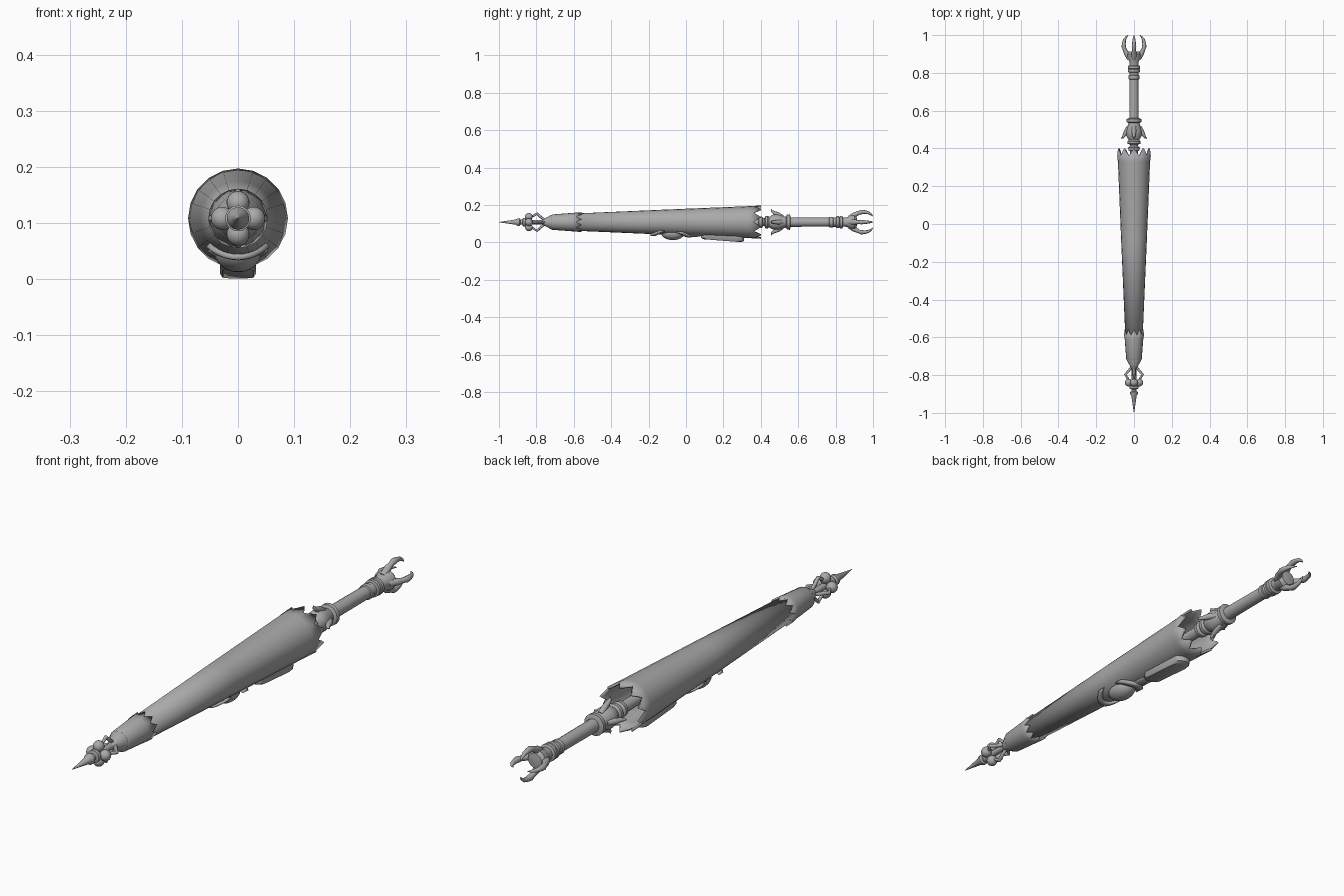
import bpy, bmesh, math
from mathutils import Vector, Matrix

if "Cube" in bpy.data.objects:
    bpy.data.objects.remove(bpy.data.objects["Cube"])

AXIS = 0.108  # height of the long axis
QUARTERS = [i * math.pi / 2 for i in range(4)]

grey = bpy.data.materials.new("plain grey")
grey.use_nodes = True
grey.diffuse_color = (0.4, 0.4, 0.4, 1)
grey.node_tree.nodes["Principled BSDF"].inputs["Base Color"].default_value = (0.4, 0.4, 0.4, 1)


def finish(name, bm, angle=35):
    bmesh.ops.recalc_face_normals(bm, faces=bm.faces)
    mesh = bpy.data.meshes.new(name)
    bm.to_mesh(mesh)
    bm.free()
    ob = bpy.data.objects.new(name, mesh)
    bpy.context.collection.objects.link(ob)
    mesh.materials.append(grey)
    bpy.ops.object.select_all(action="DESELECT")
    ob.select_set(True)
    bpy.context.view_layer.objects.active = ob
    bpy.ops.object.shade_smooth_by_angle(angle=math.radians(angle))
    return ob


def polar(y, r, a):
    return Vector((r * math.sin(a), y, AXIS + r * math.cos(a)))


def skin(bm, rings, closed=True, caps=True):
    rows = [[bm.verts.new(p) for p in ring] for ring in rings]
    n = len(rows[0])
    for a, b in zip(rows, rows[1:]):
        for i in range(n if closed else n - 1):
            j = (i + 1) % n
            bm.faces.new((a[i], a[j], b[j], b[i]))
    if caps:
        bm.faces.new(rows[0])
        bm.faces.new(rows[-1])


def turned(name, profile, segs=20):
    bm = bmesh.new()
    skin(bm, [[polar(y, r, math.tau * i / segs) for i in range(segs)] for y, r in profile])
    return finish(name, bm)


def shell(name, profile, teeth, depth, thick):
    """Open turned sleeve whose last ring is cut into pointed teeth."""
    bm = bmesh.new()
    n = teeth * 2
    rings = [[polar(y - (depth if k == len(profile) - 1 and i % 2 else 0), r, math.tau * i / n)
              for i in range(n)] for k, (y, r) in enumerate(profile)]
    skin(bm, rings, caps=False)
    ob = finish(name, bm, 40)
    mod = ob.modifiers.new("thickness", "SOLIDIFY")
    mod.thickness = thick
    mod.offset = -1
    return ob


def prongs(name, path, angles, sides=8):
    """Tapered claws; path holds (y, distance from axis, thickness)."""
    bm = bmesh.new()
    for ang in angles:
        rot = Matrix.Rotation(ang, 3, "Y")
        rings = []
        for k, (y, r, t) in enumerate(path):
            p, q = path[max(k - 1, 0)], path[min(k + 1, len(path) - 1)]
            d = Vector((0, q[0] - p[0], q[1] - p[1])).normalized()
            side = Vector((-d.x, -d.z, d.y))
            ring = []
            for i in range(sides):
                a = math.tau * i / sides
                v = Vector((0, y, r)) + t * (math.cos(a) * side + math.sin(a) * Vector((1, 0, 0)))
                ring.append(rot @ v + Vector((0, 0, AXIS)))
            rings.append(ring)
        skin(bm, rings)
    return finish(name, bm, 50)


def balls(name, items, segs=20):
    """Ellipsoids given as (centre, scale)."""
    bm = bmesh.new()
    for c, s in items:
        m = Matrix.Translation(c) @ Matrix.Diagonal((*s, 1))
        bmesh.ops.create_uvsphere(bm, u_segments=segs, v_segments=12, radius=1, matrix=m)
    return finish(name, bm, 60)


def body_radius(y):
    return 0.047 + (y + 0.6) * 0.041


def strap(name, y0, y1, half, sweep, lift, thick):
    """Curved plate lying on the underside, its ends swept along the body."""
    bm = bmesh.new()
    rows = []
    for y in (y0, y1):
        row = []
        for i in range(13):
            t = i / 6 - 1
            yy = y + sweep * t * t
            row.append(polar(yy, body_radius(yy) + lift, math.pi + half * t))
        rows.append(row)
    skin(bm, rows, closed=False, caps=False)
    ob = finish(name, bm)
    mod = ob.modifiers.new("thickness", "SOLIDIFY")
    mod.thickness = thick
    mod.offset = 0
    return ob


# Long tapering sleeve with a toothed open end, and the toothed tip collar
shell("sleeve", [(-0.66, 0.043), (-0.1, body_radius(-0.1)), (0.33, body_radius(0.33)), (0.4, 0.089)],
      10, 0.04, 0.01)
shell("tip_collar", [(-0.72, 0.038), (-0.715, 0.041), (-0.61, 0.049), (-0.56, 0.053)], 10, 0.03, 0.008)
turned("collar_cone", [(-0.775, 0.01), (-0.765, 0.014), (-0.72, 0.039), (-0.70, 0.039)])

# Front tip: shaft, rings and spike
turned("tip_shaft", [(-0.87, 0.012), (-0.76, 0.012)], 12)
turned("spike", [(-1.0, 0.0008), (-0.91, 0.014), (-0.90, 0.020), (-0.89, 0.020), (-0.885, 0.013),
                 (-0.875, 0.013), (-0.872, 0.023), (-0.858, 0.023), (-0.852, 0.012)], 16)
balls("tip_beads", [(polar(-0.84, 0.028, a), (0.0205,) * 3) for a in QUARTERS])
prongs("tip_cage", [(-0.755, 0.012, 0.006), (-0.775, 0.026, 0.007), (-0.797, 0.046, 0.007),
                    (-0.815, 0.034, 0.006), (-0.835, 0.026, 0.005)], QUARTERS)

# Handle: hidden core, socket with small talons, grip and rings
turned("inner_shaft", [(-0.70, 0.012), (0.41, 0.022)], 12)
turned("handle_socket", [(0.385, 0.018), (0.39, 0.029), (0.405, 0.031), (0.412, 0.022), (0.42, 0.022),
                         (0.425, 0.034), (0.437, 0.034), (0.445, 0.028), (0.465, 0.040), (0.49, 0.042),
                         (0.515, 0.034), (0.535, 0.029), (0.54, 0.040), (0.555, 0.041), (0.56, 0.028)])
prongs("socket_talons", [(0.515, 0.026, 0.012), (0.49, 0.042, 0.012), (0.470, 0.051, 0.009),
                         (0.458, 0.060, 0.006), (0.455, 0.070, 0.001)], QUARTERS)
turned("grip", [(0.55, 0.025), (0.78, 0.024)], 16)
turned("grip_rings", [(0.765, 0.024), (0.768, 0.028), (0.785, 0.028), (0.788, 0.025), (0.802, 0.025),
                      (0.805, 0.032), (0.817, 0.032), (0.82, 0.027), (0.823, 0.033), (0.836, 0.033),
                      (0.84, 0.024), (0.86, 0.025), (0.88, 0.036), (0.90, 0.038), (0.912, 0.028),
                      (0.915, 0.008)])

# Claw at the end of the handle
prongs("end_claws", [(0.875, 0.022, 0.014), (0.90, 0.038, 0.014), (0.925, 0.050, 0.010),
                     (0.938, 0.054, 0.012), (0.955, 0.054, 0.010), (0.975, 0.050, 0.008),
                     (0.99, 0.041, 0.005), (1.0, 0.030, 0.001)], QUARTERS)

# Clasp under the sleeve: crescent straps, dome, neck and long pad
strap("front_crescent", -0.19, -0.165, 0.85, 0.05, 0.005, 0.010)
strap("rear_crescent", 0.0, 0.03, 0.75, -0.05, 0.004, 0.010)
balls("clasp_dome", [((0, -0.07, 0.048), (0.042, 0.062, 0.036))])
balls("clasp_neck", [((0, 0.045, 0.045), (0.022, 0.055, 0.016))])

bm = bmesh.new()
outline = []
for i in range(24):
    a = math.tau * (i + 0.5) / 24
    outline.append((0.032 * math.cos(a), 0.032 * math.sin(a) + math.copysign(0.083, math.sin(a))))
skin(bm, [[Vector((x * k, y * k, z)) for x, y in outline]
          for z, k in ((-0.015, 0.88), (-0.008, 1.0), (0.015, 1.0))])
bmesh.ops.rotate(bm, verts=bm.verts, cent=(0, 0, 0), matrix=Matrix.Rotation(math.radians(-4.5), 3, "X"))
bmesh.ops.translate(bm, verts=bm.verts, vec=(0, 0.195, 0.0237))
finish("clasp_pad", bm)
